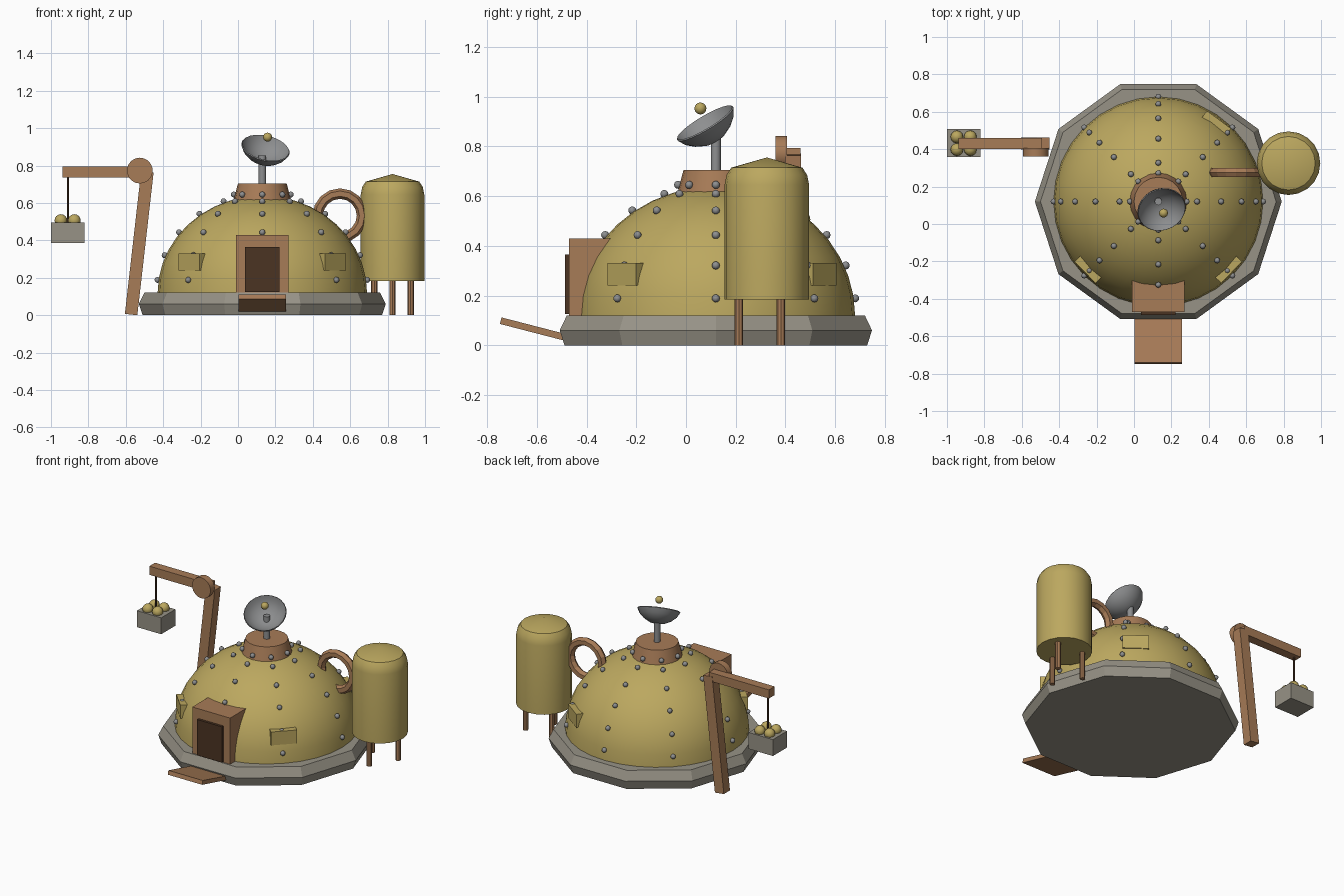
import bpy, math
from mathutils import Vector, Matrix

if "Cube" in bpy.data.objects:
    bpy.data.objects.remove(bpy.data.objects["Cube"])

CX, CY = 0.13, 0.12          # dome centre


def mat(name, rgb):
    m = bpy.data.materials.new(name)
    m.diffuse_color = (*rgb, 1)
    m.use_nodes = True
    m.node_tree.nodes["Principled BSDF"].inputs["Base Color"].default_value = m.diffuse_color
    return m


GOLD = mat("brass_gold", (0.50, 0.39, 0.115))
STONE = mat("warm_grey", (0.31, 0.29, 0.24))
STEEL = mat("steel_grey", (0.27, 0.275, 0.28))
COPPER = mat("copper_brown", (0.39, 0.20, 0.095))
DARK = mat("dark_brown", (0.07, 0.033, 0.016))


def finish(ob, name, m, smooth=None):
    ob.name = name
    ob.data.materials.append(m)
    if smooth:
        bpy.ops.object.select_all(action='DESELECT')
        ob.select_set(True)
        bpy.context.view_layer.objects.active = ob
        bpy.ops.object.shade_smooth_by_angle(angle=math.radians(smooth))
    return ob


def box(name, m, loc, size, rot=(0, 0, 0)):
    bpy.ops.mesh.primitive_cube_add(size=1, location=loc, rotation=rot)
    ob = bpy.context.object
    ob.scale = size
    return finish(ob, name, m)


def rod(name, m, loc, r, depth, sides=12, rot=(0, 0, 0), smooth=40):
    bpy.ops.mesh.primitive_cylinder_add(vertices=sides, radius=r, depth=depth,
                                        location=loc, rotation=rot)
    return finish(bpy.context.object, name, m, smooth)


def ball(name, m, loc, r, seg=12, rings=8):
    bpy.ops.mesh.primitive_uv_sphere_add(segments=seg, ring_count=rings, radius=r, location=loc)
    return finish(bpy.context.object, name, m, 60)


def lathe(name, m, profile, sides, loc, smooth=None, axis=(0, 0, 1)):
    """Revolve (radius, height) points; ends are capped, or closed at a pole."""
    verts, faces, rings = [], [], []
    for r, z in profile:
        n = 1 if r == 0 else sides
        rings.append(list(range(len(verts), len(verts) + n)))
        verts += [(r * math.cos(2 * math.pi * i / sides), r * math.sin(2 * math.pi * i / sides), z)
                  for i in range(n)]
    for a, b in zip(rings, rings[1:]):
        for i in range(sides):
            j = (i + 1) % sides
            q = [a[i % len(a)], a[j % len(a)], b[j % len(b)], b[i % len(b)]]
            faces.append(list(dict.fromkeys(q)))
    if len(rings[0]) > 1:
        faces.append(rings[0][::-1])
    if len(rings[-1]) > 1:
        faces.append(rings[-1])
    me = bpy.data.meshes.new(name)
    me.from_pydata(verts, [], faces)
    ob = bpy.data.objects.new(name, me)
    bpy.context.collection.objects.link(ob)
    rot = Vector((0, 0, 1)).rotation_difference(Vector(axis).normalized()).to_matrix().to_4x4()
    ob.matrix_world = Matrix.Translation(loc) @ rot
    return finish(ob, name, m, smooth)


# ten-sided foundation
lathe("foundation", STONE, [(0.64, 0), (0.66, 0.06), (0.63, 0.12)], 10, (CX, CY, 0))

# dome shell
quarter = [math.radians(a) for a in range(0, 90, 9)]
lathe("dome", GOLD, [(0.56 * math.cos(a), 0.52 * math.sin(a)) for a in quarter] + [(0, 0.52)],
      32, (CX, CY, 0.118), 40)

# rivets: eight meridians on the dome, plus one ring on the collar
for k in range(8):
    t = k * math.pi / 4
    spots = [(0.565 * math.cos(math.radians(a)), 0.12 + 0.525 * math.sin(math.radians(a)))
             for a in (7.5, 22.5, 38, 53.5, 68.5)] + [(0.152, 0.645)]
    for r, z in spots:
        ball("rivet", STEEL, (CX + r * math.cos(t), CY + r * math.sin(t), z), 0.016, 8, 6)

# collar, mast, dish and receiver
lathe("collar", COPPER, [(0.16, 0.59), (0.13, 0.705)], 20, (CX, CY, 0), 40)
rod("mast", STEEL, (CX, CY, 0.775), 0.02, 0.16)
bowl = [(0, 0), (0.045, 0.007), (0.085, 0.028), (0.115, 0.055), (0.132, 0.085)]
inner = [(max(r - 0.004, 0), z + 0.005) for r, z in bowl[:0:-1]] + [(0, 0.006)]
lathe("dish", STEEL, bowl + inner, 24, (0.13, 0.12, 0.82), 40, (0.2, -0.5, 0.84))
ball("receiver", GOLD, (0.158, 0.058, 0.952), 0.024)

# doorway and ramp
box("door_frame", COPPER, (CX, -0.345, 0.275), (0.28, 0.25, 0.31))
box("door", DARK, (CX, -0.47, 0.245), (0.185, 0.034, 0.24))
box("ramp", COPPER, (CX, -0.595, 0.06), (0.255, 0.31, 0.027), (math.radians(-14.5), 0, 0))

# windows on three sides
for deg in (-44, 224, 53.5):
    t = math.radians(deg)
    box("window", GOLD, (CX + 0.505 * math.cos(t), CY + 0.505 * math.sin(t), 0.285),
        (0.08, 0.16, 0.09), (0, 0, t))

# storage tank on three legs
TX, TY = 0.826, 0.325
lathe("tank", GOLD, [(0.17, 0.183), (0.17, 0.645), (0.162, 0.685), (0.143, 0.714), (0, 0.755)],
      20, (TX, TY, 0), 40)
for deg in (-90, 30, 150):
    t = math.radians(deg)
    rod("tank_leg", COPPER, (TX + 0.112 * math.cos(t), TY + 0.112 * math.sin(t), 0.1),
        0.017, 0.2, 8)

# pipe loop between dome and tank
bpy.ops.mesh.primitive_torus_add(major_segments=16, minor_segments=6, major_radius=0.118,
                                 minor_radius=0.028, location=(0.545, 0.275, 0.532),
                                 rotation=(math.pi / 2, 0, 0))
finish(bpy.context.object, "pipe_loop", COPPER)

# crane: leaning post, arm, pivot disc, cable
box("crane_post", COPPER, (-0.528, 0.43, 0.385), (0.067, 0.065, 0.768), (0, math.radians(6.5), 0))
box("crane_arm", COPPER, (-0.715, 0.43, 0.765), (0.445, 0.06, 0.058))
rod("crane_pivot", COPPER, (-0.525, 0.383, 0.773), 0.069, 0.045, 18, (math.pi / 2, 0, 0))
rod("crane_cable", DARK, (-0.91, 0.43, 0.61), 0.006, 0.26, 6)

# hanging crate with its load
box("crate", STONE, (-0.91, 0.432, 0.44), (0.18, 0.15, 0.11))
for sx in (-1, 1):
    for sy in (-1, 1):
        ball("cargo_ball", GOLD, (-0.911 + sx * 0.036, 0.432 + sy * 0.034, 0.506), 0.034)
